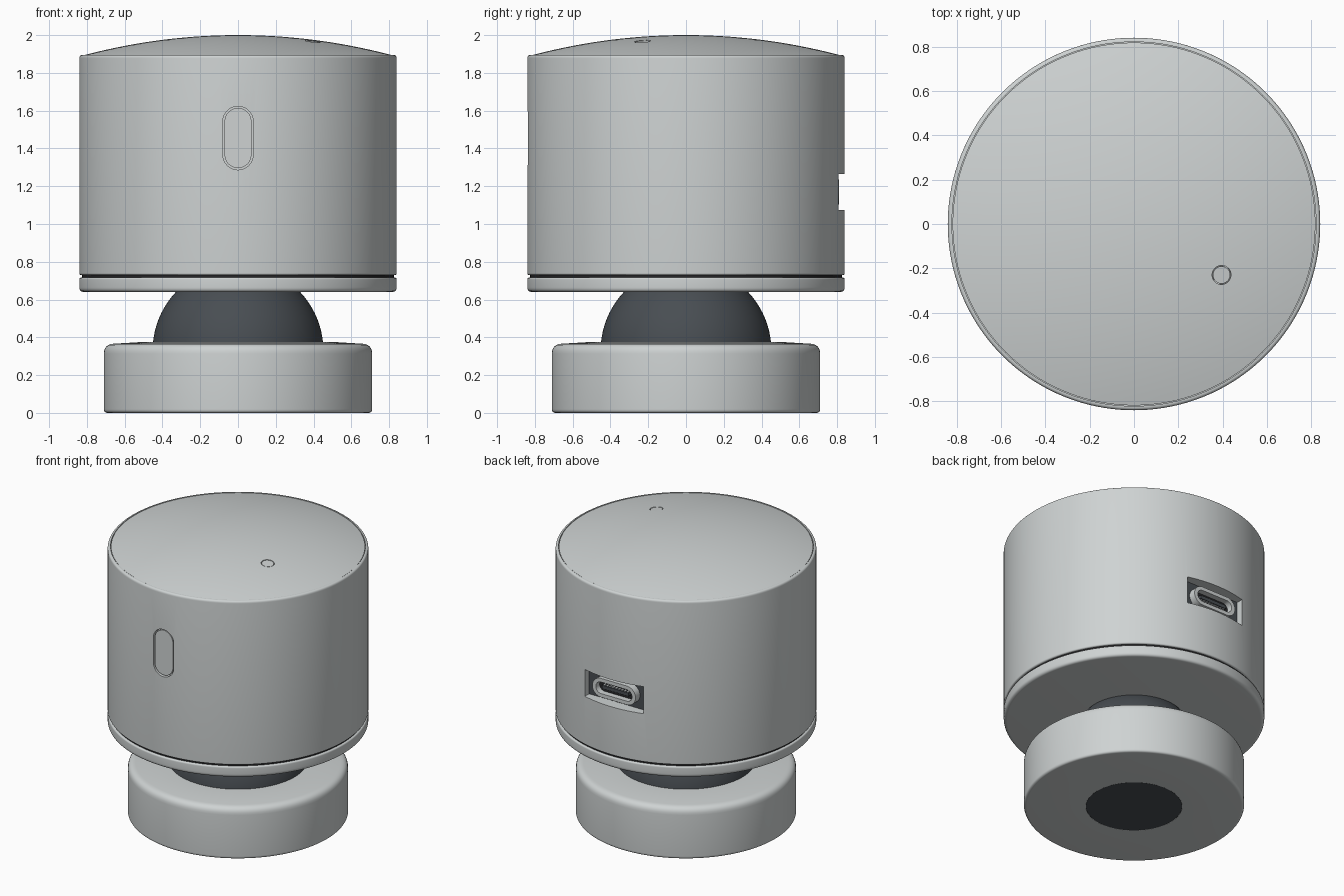
import bpy, bmesh, math
from mathutils import Vector

cube = bpy.data.objects.get("Cube")
if cube:
    bpy.data.objects.remove(cube, do_unlink=True)


def material(name, rgb):
    m = bpy.data.materials.new(name)
    m.use_nodes = True
    m.diffuse_color = (*rgb, 1)
    bsdf = next(n for n in m.node_tree.nodes if n.type == 'BSDF_PRINCIPLED')
    bsdf.inputs["Base Color"].default_value = (*rgb, 1)
    return m


GREY = material("light grey", (0.62, 0.65, 0.65))
CHARCOAL = material("charcoal", (0.065, 0.075, 0.085))
BLACK = material("near black", (0.02, 0.02, 0.022))
parts = []


def finish(name, bm, *mats):
    bmesh.ops.remove_doubles(bm, verts=bm.verts, dist=1e-5)
    bmesh.ops.recalc_face_normals(bm, faces=bm.faces)
    mesh = bpy.data.meshes.new(name)
    bm.to_mesh(mesh)
    bm.free()
    for m in mats:
        mesh.materials.append(m)
    obj = bpy.data.objects.new(name, mesh)
    bpy.context.collection.objects.link(obj)
    parts.append(obj)
    return obj


def fillet(points, steps=6):
    """Round every profile corner that carries a third value, the radius."""
    out = []
    for i, p in enumerate(points):
        corner = Vector(p[:2])
        if len(p) < 3:
            out.append(corner)
            continue
        a = corner + (Vector(points[i - 1][:2]) - corner).normalized() * p[2]
        b = corner + (Vector(points[i + 1][:2]) - corner).normalized() * p[2]
        for k in range(steps + 1):
            t = k / steps
            out.append(a * (1 - t) ** 2 + corner * 2 * t * (1 - t) + b * t * t)
    return out


def lathe(name, profile, *mats, closed=False, segments=160):
    bm = bmesh.new()
    verts = [bm.verts.new((r, 0, z)) for r, z in profile]
    edges = [bm.edges.new(pair) for pair in zip(verts, verts[1:])]
    if closed:
        edges.append(bm.edges.new((verts[-1], verts[0])))
    bmesh.ops.spin(bm, geom=verts + edges, cent=(0, 0, 0), axis=(0, 0, 1),
                   angle=math.tau, steps=segments)
    return finish(name, bm, *mats)


def slot(name, x, z, hw, hh, y0, y1, mat, rounded=True):
    """Stadium (or box) outline in x and z, extruded along y."""
    n, r = (48, min(hw, hh)) if rounded else (4, 0)
    bm = bmesh.new()
    outline = []
    for i in range(n):
        a = math.tau * (i + 0.5) / n
        c, s = math.cos(a), math.sin(a)
        outline.append(bm.verts.new((x + math.copysign(hw - r, c) + r * c, y0,
                                     z + math.copysign(hh - r, s) + r * s)))
    face = bm.faces.new(outline)
    grown = bmesh.ops.extrude_face_region(bm, geom=[face])["geom"]
    moved = [v for v in grown if isinstance(v, bmesh.types.BMVert)]
    bmesh.ops.translate(bm, verts=moved, vec=(0, y1 - y0, 0))
    return finish(name, bm, mat)


def cut(target, cutter):
    mod = target.modifiers.new("cut", 'BOOLEAN')
    mod.operation, mod.solver, mod.object = 'DIFFERENCE', 'EXACT', cutter
    bpy.context.view_layer.objects.active = target
    bpy.ops.object.modifier_apply(modifier=mod.name)
    parts.remove(cutter)
    bpy.data.objects.remove(cutter, do_unlink=True)


# Pivot ball, cut flat where it meets the floor
BALL_Z, BALL_R = 0.33, 0.452
start = -math.asin(BALL_Z / BALL_R)
arc = [start + (math.pi / 2 - start) * i / 32 for i in range(33)]
lathe("pivot_ball", [(0, 0)] + [(BALL_R * math.cos(a), BALL_Z + BALL_R * math.sin(a))
                                for a in arc], CHARCOAL)

# Base collar around the ball
lathe("base", fillet([(0.31, 0.05), (0.31, 0), (0.71, 0, 0.02), (0.71, 0.363, 0.05),
                      (0.5, 0.376), (0.42, 0.376)]), GREY, closed=True)

# Lower ring, dark joint and main body
lathe("lower_ring", fillet([(0, 0.64), (0.84, 0.64, 0.025), (0.84, 0.717, 0.012),
                            (0, 0.717)]), GREY)
lathe("joint", [(0, 0.70), (0.825, 0.70), (0.825, 0.75), (0, 0.75)], BLACK)
body = lathe("body", fillet([(0, 0.729), (0.84, 0.729, 0.012), (0.84, 1.895, 0.018),
                             (0.821, 1.895), (0.821, 1.86), (0, 1.86)]), GREY, CHARCOAL)

# Domed lid
LID_R, RISE = 0.818, 0.107
DOME = (LID_R ** 2 + RISE ** 2) / (2 * RISE)


def dome_z(r):
    return 2 - DOME + math.sqrt(DOME ** 2 - r ** 2)


lid = lathe("lid", [(LID_R * i / 24, dome_z(LID_R * i / 24)) for i in range(25)]
            + [(LID_R, 1.85), (0, 1.85)], GREY)


# Indicator light set in the lid, tilted with the dome
def disc(name, radius, low, high, mat):
    bm = bmesh.new()
    bmesh.ops.create_cone(bm, cap_ends=True, segments=40, radius1=radius,
                          radius2=radius, depth=high - low)
    bmesh.ops.translate(bm, verts=bm.verts, vec=(0, 0, (low + high) / 2))
    x, y = 0.395, -0.23
    spot = Vector((x, y, dome_z(math.hypot(x, y))))
    normal = spot - Vector((0, 0, 2 - DOME))
    bmesh.ops.transform(bm, verts=bm.verts,
                        matrix=normal.to_track_quat('Z', 'Y').to_matrix().to_4x4())
    bmesh.ops.translate(bm, verts=bm.verts, vec=spot)
    return finish(name, bm, mat)


cut(lid, disc("light_cutter", 0.043, -0.02, 0.03, GREY))
disc("indicator_light", 0.039, -0.03, -0.002, GREY)

# Front button in its slot
cut(body, slot("button_cutter", 0, 1.455, 0.08, 0.168, -0.9, -0.80, GREY))
slot("front_button", 0, 1.455, 0.071, 0.159, -0.833, -0.78, GREY)

# Rear port recess with a dark floor
PORT_Z, FLOOR = 1.17, 0.76
cut(body, slot("recess_cutter", 0, PORT_Z, 0.23, 0.096, FLOOR, 0.9, GREY, rounded=False))
for p in body.data.polygons:
    at_floor = abs(p.center.y - FLOOR) < 0.001 and abs(p.center.x) < 0.23
    p.material_index = int(at_floor and 1 < p.center.z < 1.4)

# Port shell, cavity floor, tongue and contact pins
shell = slot("port_shell", 0, PORT_Z, 0.17, 0.067, FLOOR - 0.02, 0.81, GREY)
cut(shell, slot("shell_cutter", 0, PORT_Z, 0.142, 0.041, FLOOR + 0.005, 0.9, GREY))
slot("port_cavity", 0, PORT_Z, 0.142, 0.041, FLOOR, FLOOR + 0.008, BLACK)
slot("port_tongue", 0, PORT_Z, 0.105, 0.012, FLOOR, 0.795, CHARCOAL, rounded=False)
for i in range(9):
    slot("contact_pin", (i - 4) * 0.023, PORT_Z, 0.006, 0.016, FLOOR, 0.79, GREY,
         rounded=False)

# Smooth shading with crisp edges
bpy.ops.object.select_all(action='DESELECT')
for obj in parts:
    obj.select_set(True)
bpy.context.view_layer.objects.active = body
bpy.ops.object.shade_smooth_by_angle(angle=math.radians(30))
